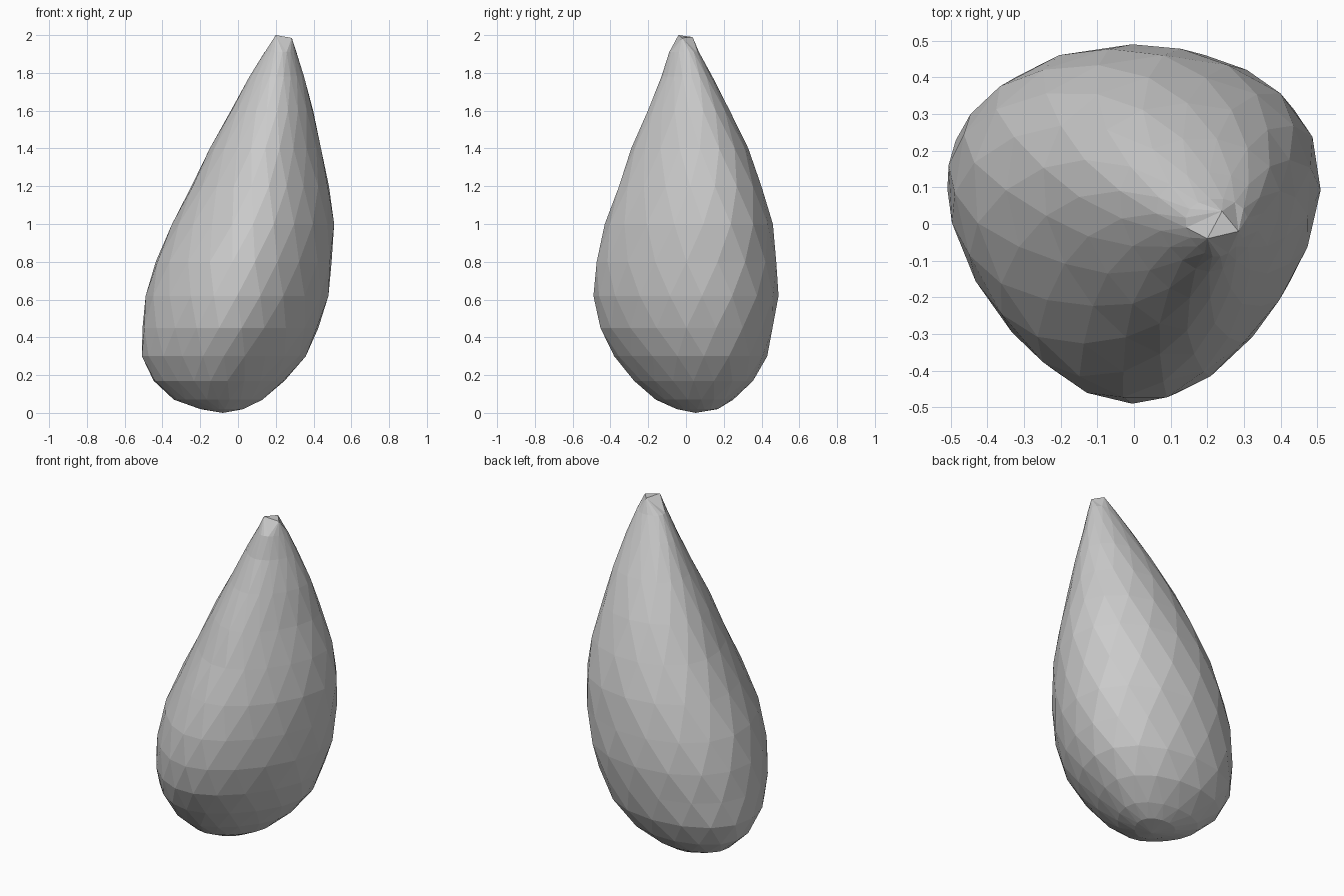
import bpy
import bmesh
from math import sin, cos, tau

cube = bpy.data.objects.get("Cube")
if cube:
    bpy.data.objects.remove(cube, do_unlink=True)

SIDES = 18
# Leaning drop profile: height, left and right limits, front and back limits
PROFILE = [
    (.02, -.20, .03, -.05, .17),
    (.07, -.34, .13, -.16, .25),
    (.17, -.45, .25, -.28, .36),
    (.30, -.51, .36, -.38, .43),
    (.45, -.51, .43, -.46, .465),
    (.62, -.49, .48, -.49, .49),
    (.80, -.44, .50, -.48, .485),
    (1.0, -.35, .51, -.43, .46),
    (1.2, -.25, .485, -.36, .405),
    (1.4, -.15, .44, -.29, .33),
    (1.6, -.04, .40, -.205, .235),
    (1.78, .06, .35, -.13, .14),
    (1.91, .14, .31, -.09, .07),
]


def make_ring(bm, z, left, right, front, back, offset):
    """One egg-shaped section, narrower toward the front."""
    ring = []
    for i in range(SIDES):
        a = tau * (i + offset) / SIDES
        u = cos(a) * (1 + 0.25 * sin(a)) / 1.03
        v = sin(a)
        x = (left + right) / 2 + u * (right - left) / 2
        y = (front + back) / 2 + v * (back - front) / 2
        ring.append(bm.verts.new((x, y, z)))
    return ring


def fan(bm, ring, point, flip):
    """Close a ring with triangles meeting at one point."""
    tip = bm.verts.new(point)
    for a, b in zip(ring, ring[1:] + ring[:1]):
        bm.faces.new((b, a, tip) if flip else (a, b, tip))


bm = bmesh.new()
# Staggered rings give the triangular facets
rings = [make_ring(bm, *row, 0.5 * (k % 2)) for k, row in enumerate(PROFILE)]
for k, (low, high) in enumerate(zip(rings, rings[1:])):
    for i in range(SIDES):
        j = (i + 1) % SIDES
        if k % 2 == 0:
            bm.faces.new((low[i], low[j], high[i]))
            bm.faces.new((low[j], high[j], high[i]))
        else:
            bm.faces.new((low[i], low[j], high[j]))
            bm.faces.new((low[i], high[j], high[i]))

# Rounded base
fan(bm, rings[0], (-.08, .05, 0), True)

# Small three-cornered tip, joined to the last ring
corners = [bm.verts.new(p) for p in
           ((.285, -.02, 1.985), (.24, .035, 1.99), (.20, -.04, 2.0))]
bm.faces.new(corners)
top = rings[-1]
step = SIDES // 3
for c in range(3):
    first = c * step - step // 2
    for i in range(first, first + step):
        bm.faces.new((top[i % SIDES], top[(i + 1) % SIDES], corners[c]))
    end = top[(first + step) % SIDES]
    bm.faces.new((end, corners[(c + 1) % 3], corners[c]))

bmesh.ops.recalc_face_normals(bm, faces=bm.faces)
mesh = bpy.data.meshes.new("drop_body")
bm.to_mesh(mesh)
bm.free()

# Plain grey surface
grey = bpy.data.materials.new("grey")
grey.use_nodes = True
grey.diffuse_color = (.6, .6, .6, 1)
grey.node_tree.nodes["Principled BSDF"].inputs["Base Color"].default_value = (.6, .6, .6, 1)
mesh.materials.append(grey)

drop = bpy.data.objects.new("drop_body", mesh)
bpy.context.scene.collection.objects.link(drop)
